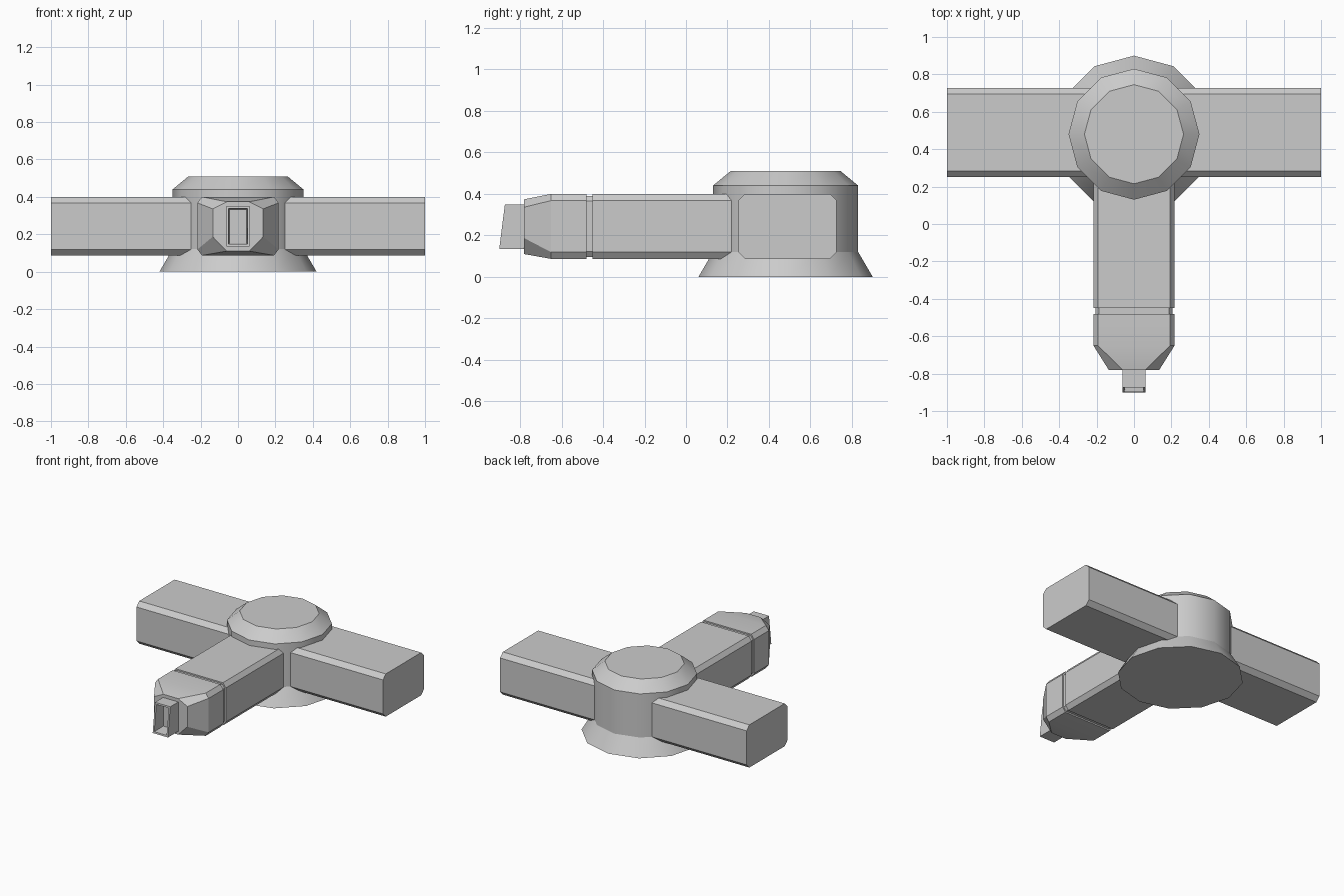
import bpy, bmesh, math
from mathutils import Matrix

if "Cube" in bpy.data.objects:
    bpy.data.objects.remove(bpy.data.objects["Cube"])

grey = bpy.data.materials.new("plain grey")
grey.use_nodes = True
COLOUR = (0.6, 0.6, 0.6, 1)
grey.diffuse_color = COLOUR
grey.node_tree.nodes["Principled BSDF"].inputs["Base Color"].default_value = COLOUR

HUB_Y = 0.48


def loft(name, rings, angle=30):
    """Skin matching rings of points, cap both ends and smooth the shallow edges."""
    bm = bmesh.new()
    loops = [[bm.verts.new(p) for p in ring] for ring in rings]
    for a, b in zip(loops, loops[1:]):
        n = len(a)
        for i in range(n):
            j = (i + 1) % n
            bm.faces.new((a[i], a[j], b[j], b[i]))
    bm.faces.new(loops[0])
    bm.faces.new(loops[-1])
    bmesh.ops.recalc_face_normals(bm, faces=bm.faces)
    mesh = bpy.data.meshes.new(name)
    bm.to_mesh(mesh)
    bm.free()
    mesh.materials.append(grey)
    obj = bpy.data.objects.new(name, mesh)
    bpy.context.collection.objects.link(obj)
    bpy.ops.object.select_all(action="DESELECT")
    obj.select_set(True)
    bpy.context.view_layer.objects.active = obj
    bpy.ops.object.shade_smooth_by_angle(angle=math.radians(angle))
    return obj


def circle(radius, z, sides=12):
    steps = [2 * math.pi * i / sides for i in range(sides)]
    return [(radius * math.cos(a), HUB_Y + radius * math.sin(a), z) for a in steps]


def octagon(y, w, low, high, cut, cut_low, cut_high):
    """Chamfered rectangle facing along y."""
    half = [(w - cut, low), (w, low + cut_low), (w, high - cut_high), (w - cut, high)]
    points = half + [(-x, z) for x, z in reversed(half)]
    return [(x, y, z) for x, z in points]


# Round hub with its chamfered lid, on a flared foot
loft("foot", [circle(0.42, 0), circle(0.35, 0.12)], 31)
loft("hub", [circle(0.35, 0.12), circle(0.35, 0.44), circle(0.265, 0.51)], 31)

# Cross beam forming the left and right arms
beam = loft("side_arms", [octagon(y, 0.237, 0.087, 0.4, 0.032, 0.032, 0.032)
                          for y in (-1, 1)])
beam.data.transform(Matrix.Translation((0, 0.489, 0)) @ Matrix.Rotation(math.pi / 2, 4, "Z"))

# Front arm with a shallow groove and a faceted nose
full = (0.217, 0.087, 0.4, 0.024, 0.032, 0.032)
groove = (0.207, 0.097, 0.39, 0.02, 0.025, 0.025)
nose = (0.135, 0.11, 0.374, 0.075, 0.077, 0.038)
loft("front_arm", [
    octagon(HUB_Y, *full), octagon(-0.45, *full),
    octagon(-0.45, *groove), octagon(-0.48, *groove),
    octagon(-0.48, *full), octagon(-0.65, *full), octagon(-0.78, *nose)])


# Hollow rectangular tip with a raked mouth
def rectangle(w, low, high, y_low, y_high):
    return [(-w, y_low, low), (w, y_low, low), (w, y_high, high), (-w, y_high, high)]


loft("tip", [
    rectangle(0.062, 0.135, 0.35, -0.77, -0.77),
    rectangle(0.062, 0.135, 0.35, -0.9, -0.873),
    rectangle(0.05, 0.147, 0.338, -0.8985, -0.8745),
    rectangle(0.046, 0.152, 0.333, -0.8, -0.8)])
